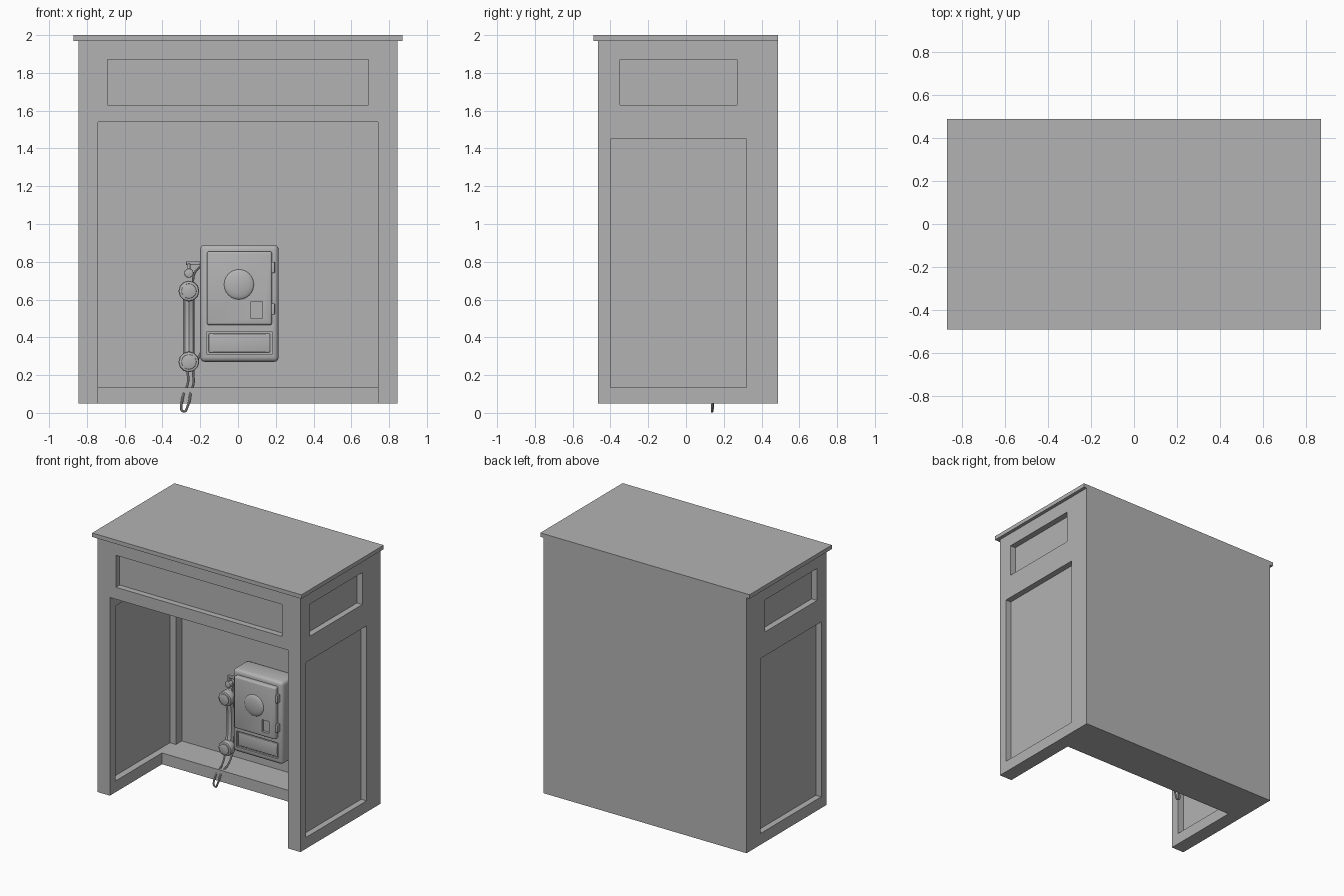
import bpy
from math import radians, pi

old = bpy.data.objects.get("Cube")
if old:
    bpy.data.objects.remove(old)

grey = bpy.data.materials.new("plain_grey")
grey.use_nodes = True
grey.diffuse_color = (0.45, 0.45, 0.45, 1)
grey.node_tree.nodes["Principled BSDF"].inputs["Base Color"].default_value = (0.45, 0.45, 0.45, 1)


def activate(ob):
    bpy.ops.object.select_all(action='DESELECT')
    ob.select_set(True)
    bpy.context.view_layer.objects.active = ob


def finish(ob, name, smooth=True):
    ob.name = name
    ob.data.materials.clear()
    ob.data.materials.append(grey)
    activate(ob)
    if smooth:
        bpy.ops.object.shade_smooth_by_angle(angle=radians(35))
    return ob


def box(name, x, y, z, bevel=0.0):
    """Box from (min, max) ranges, with optional rounded edges."""
    lo, hi = zip(x, y, z)
    bpy.ops.mesh.primitive_cube_add(size=1, location=[(a + b) / 2 for a, b in zip(lo, hi)])
    ob = bpy.context.object
    ob.scale = [b - a for a, b in zip(lo, hi)]
    bpy.ops.object.transform_apply(location=False, rotation=False, scale=True)
    if bevel:
        mod = ob.modifiers.new("rounding", 'BEVEL')
        mod.width, mod.segments = bevel, 3
        bpy.ops.object.modifier_apply(modifier=mod.name)
    return finish(ob, name, bool(bevel))


def cut(target, x, y, z):
    """Remove a box-shaped volume from the target."""
    cutter = box("cutter", x, y, z)
    cutter.hide_render = True
    activate(target)
    mod = target.modifiers.new("cut", 'BOOLEAN')
    mod.operation, mod.solver, mod.object = 'DIFFERENCE', 'EXACT', cutter
    bpy.ops.object.modifier_apply(modifier=mod.name)
    bpy.data.objects.remove(cutter)


def disc(name, x, y, z, radius, depth, sides=12, bevel=0.0):
    """Cylinder facing the front."""
    bpy.ops.mesh.primitive_cylinder_add(vertices=sides, radius=radius, depth=depth,
                                        location=(x, y, z), rotation=(pi / 2, 0, 0))
    ob = bpy.context.object
    if bevel:
        mod = ob.modifiers.new("rounding", 'BEVEL')
        mod.width, mod.segments = bevel, 2
        bpy.ops.object.modifier_apply(modifier=mod.name)
    return finish(ob, name)


def tube(name, points, radius):
    """Round tube along a smooth path."""
    data = bpy.data.curves.new(name, 'CURVE')
    data.dimensions = '3D'
    data.bevel_depth, data.bevel_resolution = radius, 2
    data.resolution_u, data.use_fill_caps = 6, True
    spline = data.splines.new('BEZIER')
    spline.bezier_points.add(len(points) - 1)
    for p, co in zip(spline.bezier_points, points):
        p.co = co
        p.handle_left_type = p.handle_right_type = 'AUTO'
    ob = bpy.data.objects.new(name, data)
    bpy.context.collection.objects.link(ob)
    activate(ob)
    bpy.ops.object.convert(target='MESH')
    return finish(bpy.context.object, name)


# Booth carcass: alcove, floor gap, sunken panels inside and out
booth = box("booth_body", (-0.845, 0.845), (-0.465, 0.488), (0.05, 1.97))
cut(booth, (-0.74, 0.74), (-1, 0.39), (0.135, 1.54))
cut(booth, (-0.74, 0.74), (-1, 0.154), (-1, 0.5))
cut(booth, (-0.79, 0.79), (-0.40, 0.32), (0.135, 1.45))
cut(booth, (-0.69, 0.69), (-1, -0.42), (1.63, 1.87))
for side in (-1, 1):
    reach = sorted((side * 0.80, side * 1.2))
    cut(booth, reach, (-0.40, 0.32), (0.135, 1.45))
    cut(booth, reach, (-0.35, 0.27), (1.63, 1.87))

# Roof slab
box("roof", (-0.87, 0.87), (-0.49, 0.488), (1.97, 2.0))

# Telephone case with sunken lower tray
case = box("phone_case", (-0.20, 0.215), (0.22, 0.395), (0.27, 0.89), 0.025)
cut(case, (-0.165, 0.18), (0.1, 0.235), (0.31, 0.43))
box("tray_plate", (-0.155, 0.17), (0.224, 0.24), (0.32, 0.42), 0.005)

# Door with coin return recess and dial dome
door = box("phone_door", (-0.165, 0.18), (0.185, 0.23), (0.465, 0.855), 0.012)
cut(door, (0.07, 0.13), (0.1, 0.205), (0.50, 0.59))
bpy.ops.mesh.primitive_uv_sphere_add(segments=24, ring_count=12, radius=0.08,
                                     location=(0.005, 0.187, 0.68))
dome = bpy.context.object
dome.scale.y = 0.25
finish(dome, "dial_dome")
for z in (0.55, 0.77):
    box("door_hinge", (0.175, 0.195), (0.19, 0.225), (z - 0.03, z + 0.03), 0.004)

# Handset cradle
box("cradle_arm", (-0.275, -0.19), (0.265, 0.285), (0.782, 0.802), 0.004)
box("cradle_hook", (-0.268, -0.252), (0.255, 0.285), (0.74, 0.79), 0.004)
disc("cradle_knob", -0.26, 0.265, 0.74, 0.025, 0.04, bevel=0.006)

# Handset: bowed grip and two cups
tube("handset_grip", [(-0.26, 0.255, 0.69), (-0.26, 0.27, 0.62), (-0.26, 0.285, 0.46),
                      (-0.26, 0.27, 0.30), (-0.26, 0.255, 0.25)], 0.03)
for name, z in (("ear_cup", 0.645), ("mouth_cup", 0.27)):
    disc(name, -0.26, 0.24, z, 0.055, 0.06, bevel=0.01)
    disc(name + "_cap", -0.26, 0.208, z, 0.04, 0.012, bevel=0.004)

# Hanging cord loop and short upper cord
tube("cord", [(-0.27, 0.24, 0.24), (-0.265, 0.19, 0.16), (-0.295, 0.145, 0.07),
              (-0.288, 0.139, 0.0075), (-0.265, 0.139, 0.04), (-0.25, 0.16, 0.11),
              (-0.235, 0.22, 0.16), (-0.235, 0.28, 0.23), (-0.195, 0.31, 0.32)], 0.0065)
tube("upper_cord", [(-0.24, 0.275, 0.68), (-0.23, 0.275, 0.74), (-0.195, 0.275, 0.78)], 0.006)
